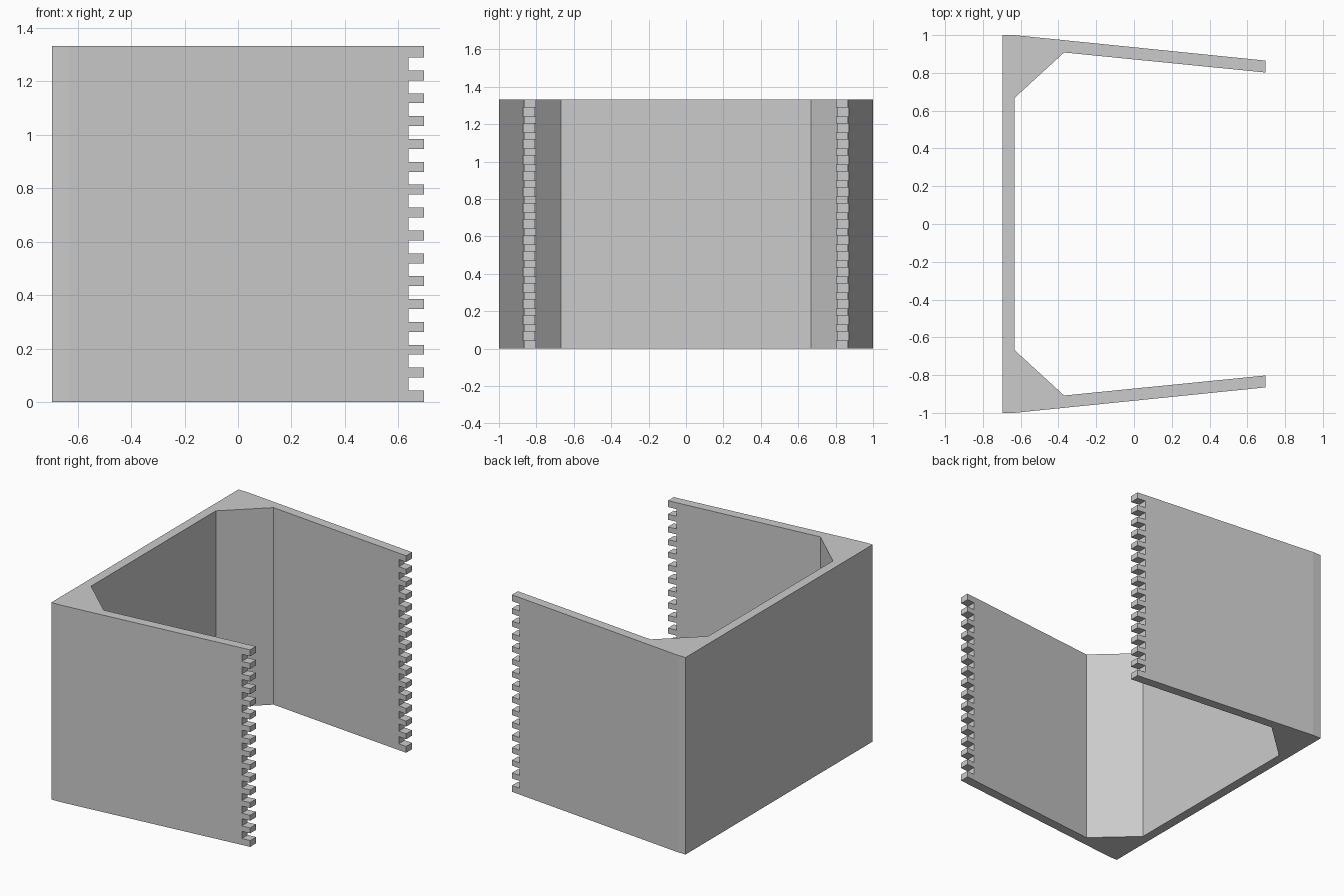
import bpy, bmesh
from mathutils import Matrix

if "Cube" in bpy.data.objects:
    bpy.data.objects.remove(bpy.data.objects["Cube"])

HEIGHT = 1.333
END_X = 0.697
NOTCH_X = 0.638
NOTCHES, PITCH, NOTCH_H = 15, 0.0856, 0.0486

grey = bpy.data.materials.new("light grey")
grey.diffuse_color = (0.6, 0.6, 0.6, 1)
grey.use_nodes = True
grey.node_tree.nodes["Principled BSDF"].inputs["Base Color"].default_value = grey.diffuse_color


def make_object(name, bm):
    bmesh.ops.recalc_face_normals(bm, faces=bm.faces)
    mesh = bpy.data.meshes.new(name)
    bm.to_mesh(mesh)
    bm.free()
    mesh.materials.append(grey)
    obj = bpy.data.objects.new(name, mesh)
    bpy.context.collection.objects.link(obj)
    return obj


# Wall outline: outer edge then inner edge of one half, mirrored across y
half = [(-0.697, -1.0), (-0.635, -1.0), (END_X, -0.865),
        (END_X, -0.802), (-0.37, -0.908), (-0.633, -0.667)]
outline = half + [(x, -y) for x, y in reversed(half)]

bm = bmesh.new()
base = bm.faces.new([bm.verts.new((x, y, 0)) for x, y in outline])
top = bmesh.ops.extrude_face_region(bm, geom=[base])["geom"]
bmesh.ops.translate(bm, vec=(0, 0, HEIGHT),
                    verts=[v for v in top if isinstance(v, bmesh.types.BMVert)])
walls = make_object("enclosure_walls", bm)

# Row of slots that cuts the comb teeth into both free wall ends
bm = bmesh.new()
for i in range(NOTCHES):
    z = HEIGHT / 2 + (i - (NOTCHES - 1) / 2) * PITCH
    bmesh.ops.create_cube(bm, size=1, matrix=Matrix.Translation((NOTCH_X + 0.1, 0, z))
                          @ Matrix.Diagonal((0.2, 2.4, NOTCH_H, 1)))
cutter = make_object("notch_cutter", bm)
cutter.hide_render = True
cutter.hide_viewport = True

cut = walls.modifiers.new("comb notches", 'BOOLEAN')
cut.operation = 'DIFFERENCE'
cut.solver = 'EXACT'
cut.object = cutter
